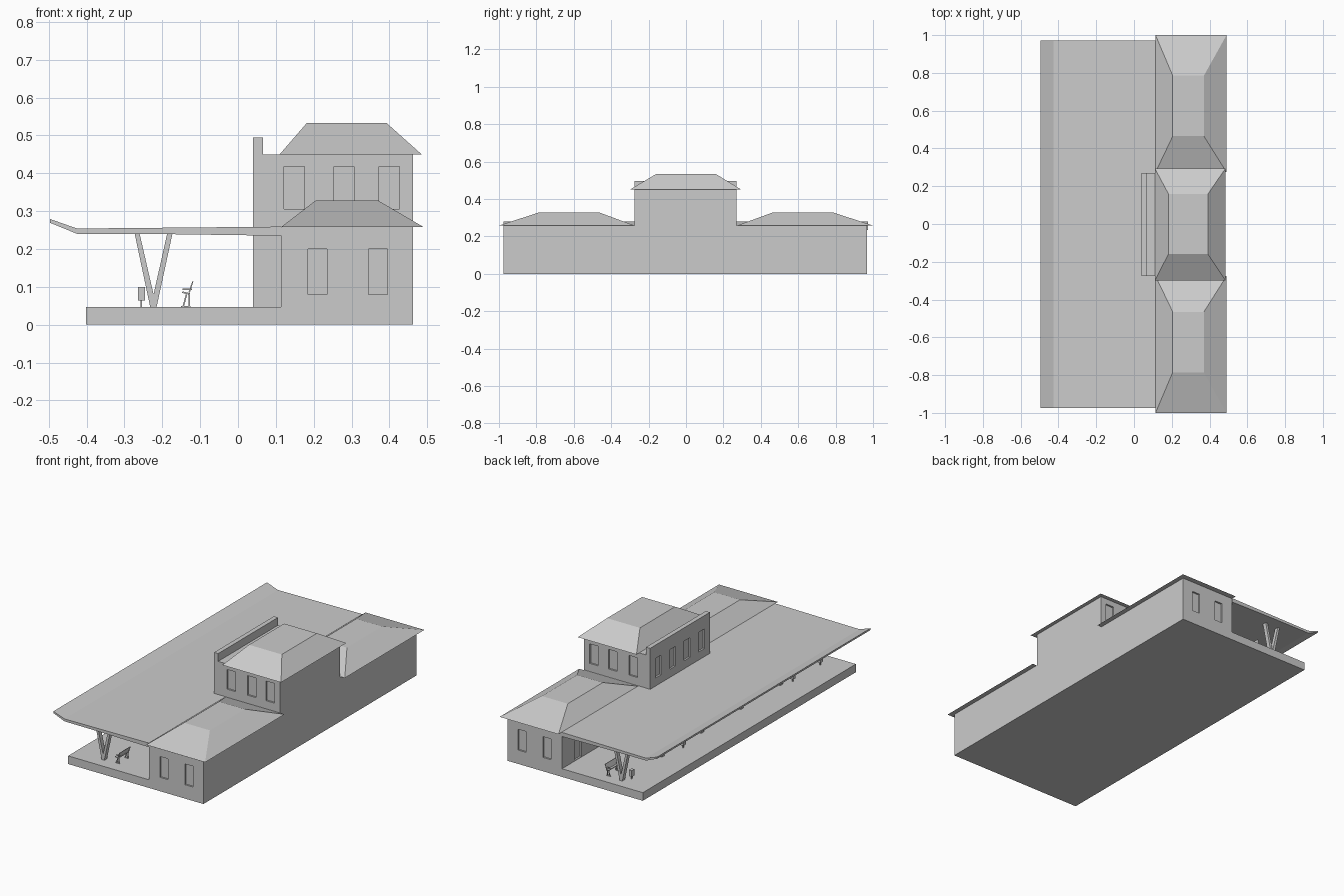
import bpy, bmesh
from mathutils import Vector

if "Cube" in bpy.data.objects:
    bpy.data.objects.remove(bpy.data.objects["Cube"])


def make(name, bm):
    bmesh.ops.recalc_face_normals(bm, faces=bm.faces)
    me = bpy.data.meshes.new(name)
    bm.to_mesh(me)
    bm.free()
    ob = bpy.data.objects.new(name, me)
    bpy.context.collection.objects.link(ob)
    return ob


def add_box(bm, x, y, z):
    v = [bm.verts.new((a, b, c)) for c in z for b in y for a in x]
    for f in ((0, 1, 3, 2), (4, 5, 7, 6), (0, 1, 5, 4), (2, 3, 7, 6), (0, 2, 6, 4), (1, 3, 7, 5)):
        bm.faces.new([v[i] for i in f])


def boxes(name, items):
    bm = bmesh.new()
    for b in items:
        add_box(bm, *b)
    return make(name, bm)


def add_prism(bm, profile, y0, y1):
    # xz outline extruded along y
    f = bm.faces.new([bm.verts.new((x, y0, z)) for x, z in profile])
    r = bmesh.ops.extrude_face_region(bm, geom=[f])
    vs = [g for g in r['geom'] if isinstance(g, bmesh.types.BMVert)]
    bmesh.ops.translate(bm, verts=vs, vec=(0, y1 - y0, 0))


def prism(name, profiles, y0, y1):
    bm = bmesh.new()
    for p in profiles:
        add_prism(bm, p, y0, y1)
    return make(name, bm)


def hip_roof(name, eave, top, z0, z1):
    # frustum: eave and top given as (x0, x1, y0, y1)
    bm = bmesh.new()
    rings = []
    for (x0, x1, y0, y1), z in ((eave, z0), (top, z1)):
        rings.append([bm.verts.new(p + (z,)) for p in ((x0, y0), (x1, y0), (x1, y1), (x0, y1))])
    lo, hi = rings
    bm.faces.new(lo)
    bm.faces.new(hi)
    for i in range(4):
        j = (i + 1) % 4
        bm.faces.new((lo[i], lo[j], hi[j], hi[i]))
    return make(name, bm)


def recess(ob, cuts):
    cutter = boxes("opening_cutter", cuts)
    cutter.hide_render = True
    m = ob.modifiers.new("openings", 'BOOLEAN')
    m.operation = 'DIFFERENCE'
    m.solver = 'EXACT'
    m.object = cutter
    bpy.context.view_layer.objects.active = ob
    bpy.ops.object.modifier_apply(modifier=m.name)
    bpy.data.objects.remove(cutter)


Y0, Y1 = -0.975, 0.968      # ends of the building
C0, C1 = -0.275, 0.27       # ends of the central block
XB, XW, XR = 0.04, 0.114, 0.462
PZ, EZ, TZ = 0.047, 0.258, 0.45
D = 0.01                    # depth of window recesses

# platform
boxes("platform", [((-0.402, XW), (Y0, Y1), (0, PZ))])

# single-storey wings with end windows and platform doors
for name, y0, y1, end in (("front_wing", Y0, C0, Y0), ("back_wing", C1, Y1, Y1)):
    wing = boxes(name, [((XW, XR), (y0, y1), (0, EZ))])
    cuts = [((x - .025, x + .025), (end - D, end + D), (.08, .2)) for x in (0.21, 0.37)]
    mid = (y0 + y1) / 2
    cuts += [((XW - D, XW + D), (mid + d - .03, mid + d + .03), (PZ + .003, .185)) for d in (-.2, 0, .2)]
    recess(wing, cuts)

# two-storey central block with recessed upper windows
block = boxes("central_block", [((XB, XR), (C0, C1), (0, TZ))])
cuts = [((x - .027, x + .027), (y - D, y + D), (.305, .418))
        for x in (0.148, 0.28, 0.399) for y in (C0, C1)]
cuts += [((XB - D, XB + D), (y - .027, y + .027), (.305, .418)) for y in (-.2, -.068, .064, .196)]
cuts += [((XB - D, XB + D), (y - .035, y + .035), (PZ + .003, .185)) for y in (-.13, .13)]
recess(block, cuts)
boxes("parapet", [((XB, 0.066), (C0, C1), (TZ, 0.495))])

# hipped roofs
hip_roof("central_roof", (0.11, 0.485, -0.3, 0.295), (0.182, 0.392, -0.16, 0.16), TZ, 0.533)
hip_roof("front_roof", (0.114, 0.49, -1.0, -0.276), (0.205, 0.37, -0.785, -0.465), EZ, 0.328)
hip_roof("back_roof", (0.114, 0.49, 0.274, 1.0), (0.205, 0.37, 0.465, 0.785), EZ, 0.328)

# platform canopy with upturned edge
prism("canopy", [[(-.496, .279), (-.425, .254), (XW, .259), (XW, .235), (-.17, .239),
                  (-.425, .24), (-.496, .269)]], Y0, 0.972)

# V-shaped canopy columns
for y in (-.9, -.54, -.18, .18, .54, .9):
    prism("canopy_column", [[(-.232, PZ), (-.215, PZ), (-.173, .241), (-.187, .241), (-.223, .08),
                             (-.26, .241), (-.273, .241)]], y - .012, y + .012)

# benches: seat, back, arm and leg frames
for y in (-.86, -.36, .36, .86):
    prism("bench_seat", [[(-.148, .084), (-.128, .079), (-.127, .083), (-.147, .088)],
                         [(-.131, .085), (-.127, .085), (-.118, .114), (-.121, .114)]], y - .05, y + .05)
    for s in (-.04, .04):
        prism("bench_frame", [[(-.147, PZ), (-.143, PZ), (-.134, .08), (-.138, .08)],
                              [(-.131, PZ), (-.127, PZ), (-.127, .08), (-.131, .08)],
                              [(-.15, PZ), (-.125, PZ), (-.125, .05), (-.15, .05)],
                              [(-.146, .092), (-.122, .092), (-.122, .095), (-.146, .095)]],
              y + s - .002, y + s + .002)

# litter bins on posts
for y in (-.86, -.61, .39, .86):
    boxes("litter_bin", [((-.264, -.246), (y - .012, y + .012), (.064, .1)),
                         ((-.257, -.253), (y - .003, y + .003), (PZ, .064))])
